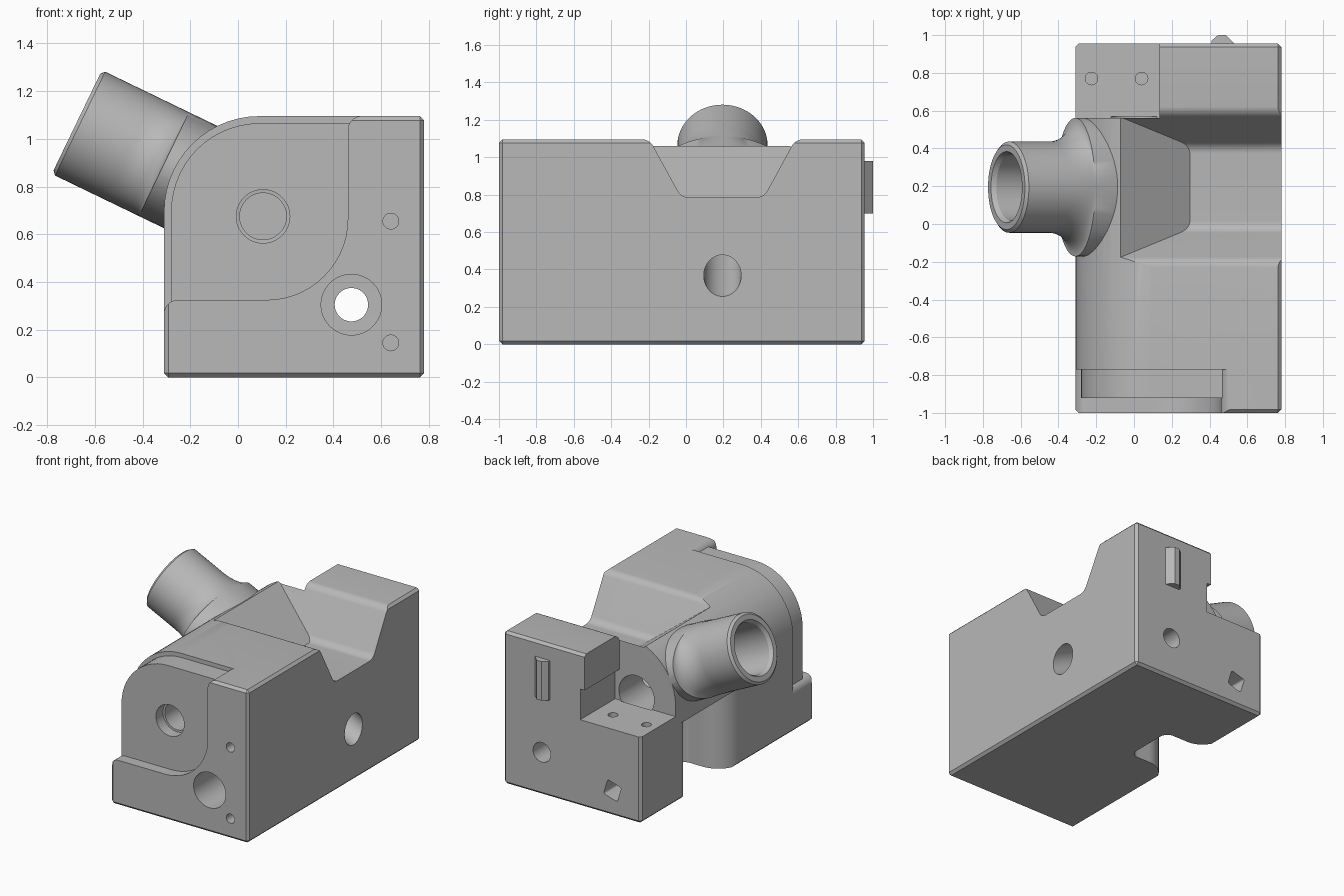
import bpy, bmesh, math
from mathutils import Vector

cube = bpy.data.objects.get("Cube")
if cube:
    bpy.data.objects.remove(cube, do_unlink=True)

metal = bpy.data.materials.new("machined_grey")
metal.use_nodes = True
GREY = (0.48, 0.48, 0.48, 1)
metal.diffuse_color = GREY
metal.node_tree.nodes["Principled BSDF"].inputs["Base Color"].default_value = GREY


def finish(name, bm):
    bmesh.ops.recalc_face_normals(bm, faces=bm.faces)
    mesh = bpy.data.meshes.new(name)
    bm.to_mesh(mesh)
    bm.free()
    mesh.materials.append(metal)
    obj = bpy.data.objects.new(name, mesh)
    bpy.context.collection.objects.link(obj)
    return obj


def rounded(points, steps=14):
    """Polygon whose corners (x, y, radius) become arcs."""
    out, n = [], len(points)
    for i, corner in enumerate(points):
        p = Vector(corner[:2])
        if len(corner) == 2:
            out.append(p)
            continue
        r = corner[2]
        a = (Vector(points[i - 1][:2]) - p).normalized()
        b = (Vector(points[(i + 1) % n][:2]) - p).normalized()
        half = a.angle(b) / 2
        centre = p + (a + b).normalized() * r / math.sin(half)
        v0 = (p + a * r / math.tan(half) - centre).normalized()
        v1 = (p + b * r / math.tan(half) - centre).normalized()
        out += [centre + v0.slerp(v1, k / steps) * r for k in range(steps + 1)]
    return out


def prism(name, points, axis, start, end):
    place = {"X": lambda u, v, t: (t, u, v),
             "Y": lambda u, v, t: (u, t, v),
             "Z": lambda u, v, t: (u, v, t)}[axis]
    bm = bmesh.new()
    outline = rounded(points)
    ends = [[bm.verts.new(place(p.x, p.y, t)) for p in outline] for t in (start, end)]
    skin(bm, ends)
    return finish(name, bm)


def skin(bm, rings):
    bm.faces.new(rings[0])
    bm.faces.new(rings[-1])
    n = len(rings[0])
    for lo, hi in zip(rings, rings[1:]):
        for i in range(n):
            j = (i + 1) % n
            bm.faces.new((lo[i], lo[j], hi[j], hi[i]))


def box(x0, x1, y0, y1, z0, z1):
    return prism("box_cutter", [(x0, y0), (x1, y0), (x1, y1), (x0, y1)], "Z", z0, z1)


def loft(name, origin, direction, sections, sides=64):
    """Rings (distance, half width, half height) along a direction."""
    d = Vector(direction).normalized()
    side = Vector((0, 1, 0)) if abs(d.y) < 0.9 else Vector((1, 0, 0))
    up = d.cross(side)
    bm = bmesh.new()
    rings = []
    for s, w, h in sections:
        ring = []
        for k in range(sides):
            t = math.tau * k / sides
            ring.append(bm.verts.new(Vector(origin) + d * s + side * w * math.cos(t) + up * h * math.sin(t)))
        rings.append(ring)
    skin(bm, rings)
    return finish(name, bm)


def hole(origin, direction, *steps):
    return loft("hole_cutter", origin, direction, [(s, r, r) for s, r in steps], 48)


def apply(obj, mod):
    bpy.context.view_layer.objects.active = obj
    bpy.ops.object.modifier_apply(modifier=mod.name)


def combine(obj, other, operation="DIFFERENCE"):
    mod = obj.modifiers.new("combine", "BOOLEAN")
    mod.operation, mod.object, mod.solver = operation, other, "EXACT"
    apply(obj, mod)
    bpy.data.objects.remove(other, do_unlink=True)


# Main block with one large rounded shoulder and chamfered rims
body = prism("body", [(-0.31, 0), (0.78, 0), (0.78, 1.095), (-0.31, 1.095, 0.4)], "Y", -1, 0.955)
chamfer = body.modifiers.new("chamfer", "BEVEL")
chamfer.width, chamfer.segments = 0.018, 1
chamfer.limit_method, chamfer.angle_limit = "ANGLE", math.radians(50)
apply(body, chamfer)

# Front step, leaving an L-shaped plate, then the inset front disc
combine(body, prism("front_step_cutter", [
    (-0.5, 0.2), (-0.3105, 0.2), (-0.3105, 0.325, 0.06), (0.46, 0.325, 0.34),
    (0.46, 1.0955, 0.06), (0.6, 1.0955), (0.6, 1.3), (-0.5, 1.3)], "Y", -1.1, -0.77))
combine(body, prism("front_disc", [
    (-0.28, 0.2), (0.6, 0.2), (0.6, 1.065), (-0.28, 1.065, 0.37)], "Y", -0.92, -0.7), "UNION")

# Recess under the tube, with rounded flanks
combine(body, prism("side_recess_cutter", [
    (-0.6, -0.3), (-0.311, -0.3), (-0.311, 0, 0.18), (0.03, 0, 0.06),
    (0.03, 0.37, 0.06), (-0.311, 0.37, 0.16), (-0.311, 0.6), (-0.6, 0.6)], "Z", -0.1, 0.55))

# Slanted tube that flares sideways into the block
MOUTH, AXIS = (-0.675, 0.195, 1.07), (0.9, 0, -0.435)
R = 0.2415
sections = [(0, R - 0.017, R - 0.017), (0.015, R, R)]
for k in range(13):
    t = math.pi / 2 * k / 12
    sections.append((0.25 + 0.155 * math.sin(t), R + 0.125 * (1 - math.cos(t)), R))
sections.append((0.7, R + 0.125, R))
combine(body, loft("tube", MOUTH, AXIS, sections), "UNION")

# Channel across the top, ending in a slope
notch = prism("channel_cutter", [
    (-0.5, 1.3), (-0.5, 1.0955), (-0.195, 1.0955, 0.07), (-0.025, 0.785, 0.07),
    (0.415, 0.785, 0.07), (0.585, 1.0955, 0.07), (0.9, 1.0955), (0.9, 1.3)], "X", 0, 1)
for v in notch.data.vertices:
    if v.co.x < 0.5:
        v.co.x = -0.07 + (1.06 - v.co.z) * 1.33
combine(body, notch)

# Rear corner pocket and its undercut
combine(body, box(-0.6, 0.135, 0.56, 1.1, 0.62, 1.3))
combine(body, box(-0.2, 0.17, 0.56, 1.1, 0.62, 0.84))

# Bores: slanted tube bore, front socket, pocket socket, long through hole, pin holes
FRONT, DOWN = (0, 1, 0), (0, 0, -1)
cutters = [
    hole(MOUTH, AXIS, (-0.02, 0.2), (0.025, 0.175), (0.5, 0.175), (0.51, 0.1), (1.8, 0.1)),
    hole((0.105, -1, 0.675), FRONT, (0, 0.112), (0.16, 0.112), (0.161, 0.098), (0.5, 0.098)),
    hole((0, 0.25, 0.69), FRONT, (0, 0.14), (0.32, 0.14)),
    hole((0.475, -1.1, 0.305), FRONT, (0, 0.127), (0.4, 0.127), (0.401, 0.07), (2.3, 0.07)),
]
cutters += [hole((0.64, -1.1, z), FRONT, (0, 0.033), (0.3, 0.033)) for z in (0.145, 0.655)]
cutters += [hole((x, 0.77, 0.7), DOWN, (0, 0.033), (0.25, 0.033)) for x in (-0.225, 0.04)]

# Tilted square socket in the back
square = []
for k in range(4):
    t = math.radians(62 + 90 * k)
    square.append((-0.085 + 0.08 * math.cos(t), 0.18 + 0.08 * math.sin(t), 0.015))
cutters.append(prism("square_cutter", square, "Y", 0.75, 1.1))
for cutter in cutters:
    combine(body, cutter)

# Raised key on the back
key = prism("back_key", [(0.41, 0.93), (0.41, 0.97), (0.445, 1), (0.485, 1), (0.53, 0.955), (0.53, 0.93)],
            "Z", 0.7, 0.98)

# Shading
bpy.ops.object.select_all(action="DESELECT")
for obj in (body, key):
    obj.select_set(True)
bpy.context.view_layer.objects.active = body
bpy.ops.object.shade_smooth_by_angle(angle=math.radians(28))
